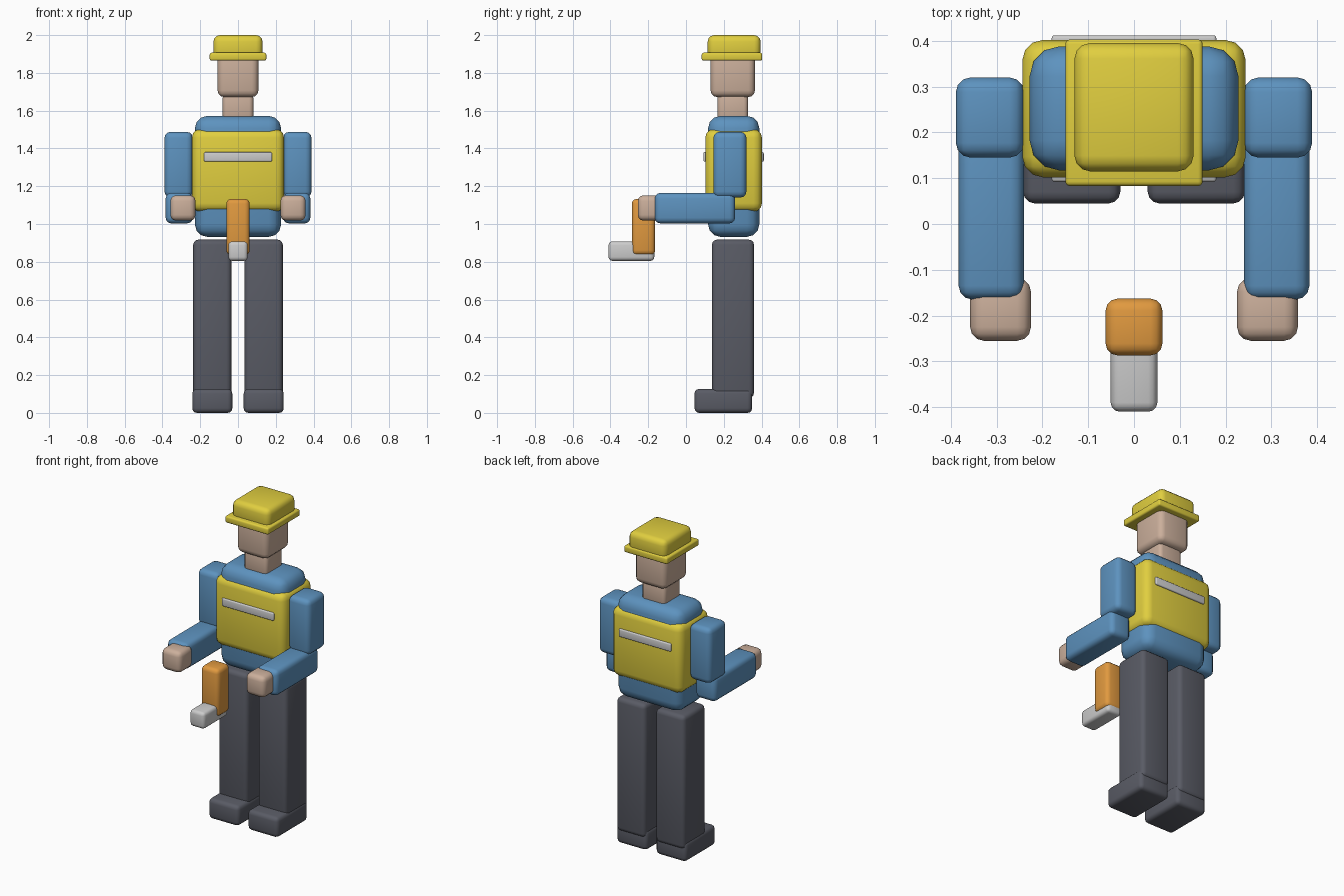
import bpy, bmesh
from mathutils import Vector

if "Cube" in bpy.data.objects:
    bpy.data.objects.remove(bpy.data.objects["Cube"])


def material(name, r, g, b):
    m = bpy.data.materials.new(name)
    m.diffuse_color = (r, g, b, 1)
    m.use_nodes = True
    m.node_tree.nodes["Principled BSDF"].inputs["Base Color"].default_value = m.diffuse_color
    return m


BLUE = material("shirt_blue", 0.11, 0.29, 0.52)
YELLOW = material("safety_yellow", 0.75, 0.62, 0.05)
SKIN = material("skin", 0.60, 0.43, 0.33)
DARK = material("dark_cloth", 0.10, 0.105, 0.13)
ORANGE = material("tool_orange", 0.75, 0.32, 0.05)
LIGHT = material("light_grey", 0.62, 0.63, 0.65)


def box(name, x, y, z, bevel, mat):
    """Rounded box spanning the (min, max) ranges x, y, z."""
    lo, hi = Vector((x[0], y[0], z[0])), Vector((x[1], y[1], z[1]))
    centre, size = (lo + hi) / 2, hi - lo
    bm = bmesh.new()
    bmesh.ops.create_cube(bm, size=1)
    bmesh.ops.scale(bm, vec=size, verts=bm.verts)
    bmesh.ops.bevel(bm, geom=bm.edges[:], offset=bevel, segments=3,
                    profile=0.5, affect='EDGES')
    me = bpy.data.meshes.new(name)
    bm.to_mesh(me)
    bm.free()
    me.materials.append(mat)
    ob = bpy.data.objects.new(name, me)
    ob.location = centre
    bpy.context.collection.objects.link(ob)
    bpy.ops.object.select_all(action='DESELECT')
    ob.select_set(True)
    bpy.context.view_layer.objects.active = ob
    bpy.ops.object.shade_smooth_by_angle(angle=0.7)
    return ob


def pair(name, x, y, z, bevel, mat):
    """The same box on both sides of the body."""
    box("right_" + name, (-x[1], -x[0]), y, z, bevel, mat)
    box("left_" + name, x, y, z, bevel, mat)


# Legs and boots
pair("boot", (0.03, 0.242), (0.045, 0.35), (0.0, 0.127), 0.025, DARK)
pair("leg", (0.035, 0.237), (0.137, 0.36), (0.08, 0.917), 0.027, DARK)

# Torso, vest and reflective stripes
box("torso", (-0.228, 0.228), (0.117, 0.388), (0.932, 1.572), 0.065, BLUE)
box("vest", (-0.244, 0.244), (0.102, 0.402), (1.065, 1.502), 0.045, YELLOW)
box("front_stripe", (-0.18, 0.18), (0.092, 0.115), (1.33, 1.38), 0.007, LIGHT)
box("back_stripe", (-0.18, 0.18), (0.39, 0.412), (1.33, 1.38), 0.007, LIGHT)

# Arms
pair("upper_arm", (0.24, 0.389), (0.145, 0.32), (1.14, 1.488), 0.032, BLUE)
pair("forearm", (0.24, 0.383), (-0.165, 0.26), (1.003, 1.165), 0.03, BLUE)
pair("hand", (0.225, 0.358), (-0.255, -0.118), (1.018, 1.152), 0.03, SKIN)

# Head and hard hat
box("neck", (-0.081, 0.081), (0.167, 0.328), (1.55, 1.69), 0.022, SKIN)
box("head", (-0.108, 0.108), (0.13, 0.365), (1.672, 1.92), 0.035, SKIN)
box("hat_brim", (-0.15, 0.15), (0.083, 0.403), (1.865, 1.907), 0.01, YELLOW)
box("hat_crown", (-0.13, 0.13), (0.115, 0.395), (1.87, 2.0), 0.034, YELLOW)

# Hand tool floating in front of the body
box("tool_grip", (-0.062, 0.062), (-0.287, -0.163), (0.835, 1.133), 0.026, ORANGE)
box("tool_head", (-0.051, 0.051), (-0.41, -0.168), (0.805, 0.908), 0.02, LIGHT)
